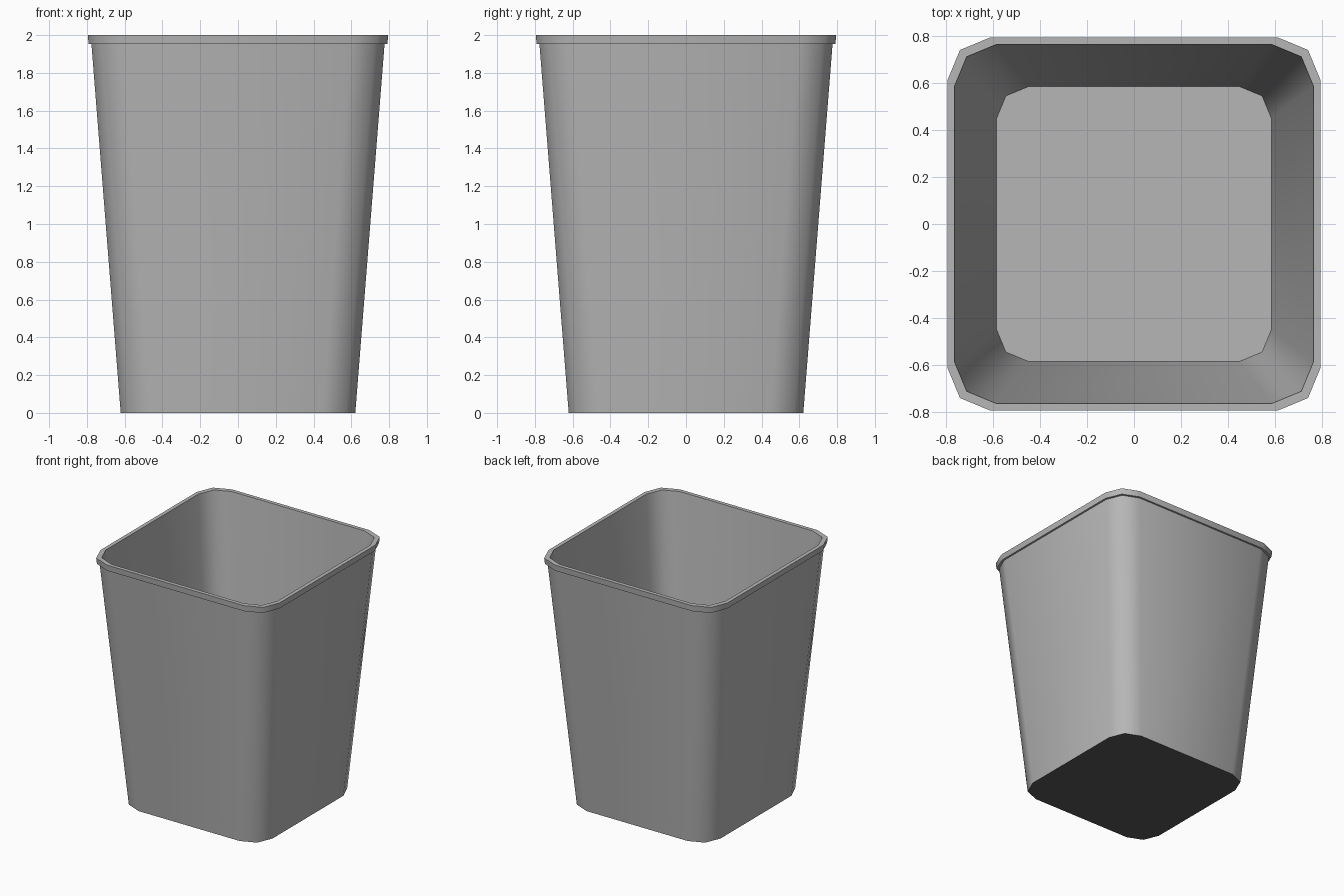
import bpy, bmesh, math

if "Cube" in bpy.data.objects:
    bpy.data.objects.remove(bpy.data.objects["Cube"])


def flat_colour(name, v):
    m = bpy.data.materials.new(name)
    m.diffuse_color = (v, v, v, 1)
    m.use_nodes = True
    m.node_tree.nodes["Principled BSDF"].inputs["Base Color"].default_value = m.diffuse_color
    return m


def rounded_square(half, r):
    """Square outline with two-segment rounded corners."""
    pts = []
    for q in range(4):
        a = math.radians(45 + 90 * q)
        cx = math.copysign(half - r, math.cos(a))
        cy = math.copysign(half - r, math.sin(a))
        for i in range(3):
            t = math.radians(90 * q + 45 * i)
            pts.append((cx + r * math.cos(t), cy + r * math.sin(t)))
    return pts


# Wall profile (half width, corner radius, height): outside, rim, inside, floor
profile = [(0.621, 0.172, 0.0), (0.776, 0.18, 1.953), (0.791, 0.183, 1.953),
           (0.795, 0.184, 2.0), (0.764, 0.176, 2.0), (0.585, 0.135, 0.03)]

bm = bmesh.new()
rings = [[bm.verts.new((x, y, z)) for x, y in rounded_square(h, r)]
         for h, r, z in profile]
n = len(rings[0])
for lo, hi in zip(rings, rings[1:]):
    for i in range(n):
        j = (i + 1) % n
        bm.faces.new((lo[i], lo[j], hi[j], hi[i]))

# Inner floor and dark underside
bm.faces.new(rings[-1])
base = bm.faces.new(list(reversed(rings[0])))
base.material_index = 1
bmesh.ops.recalc_face_normals(bm, faces=bm.faces[:])

mesh = bpy.data.meshes.new("waste_bin")
bm.to_mesh(mesh)
bm.free()
mesh.materials.append(flat_colour("plain grey", 0.47))
mesh.materials.append(flat_colour("dark grey", 0.10))
bin_obj = bpy.data.objects.new("waste_bin", mesh)
bpy.context.collection.objects.link(bin_obj)

# Smooth corners, sharp rim and base
bpy.context.view_layer.objects.active = bin_obj
bin_obj.select_set(True)
bpy.ops.object.shade_smooth_by_angle(angle=math.radians(55))
